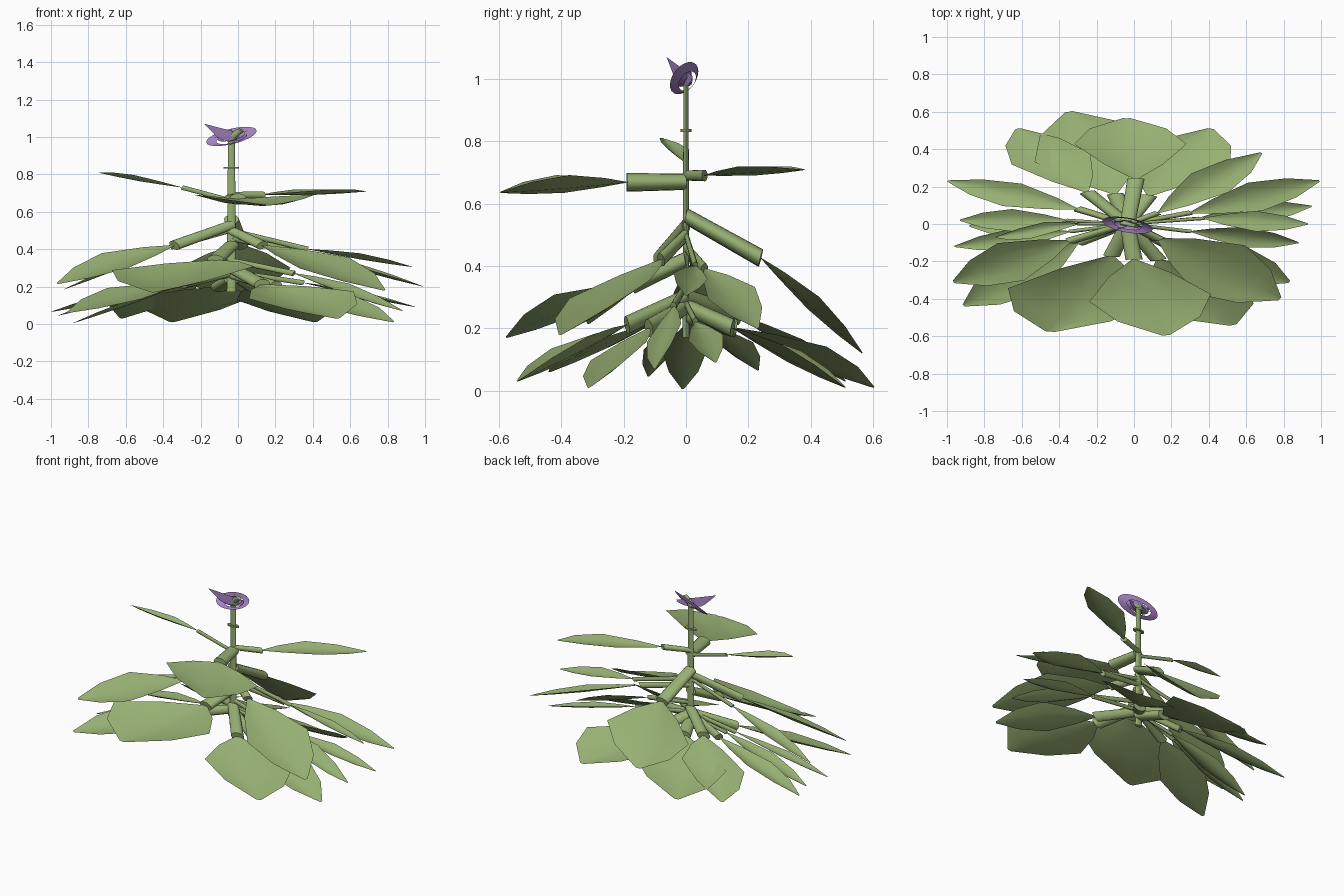
import bpy, bmesh, math
from mathutils import Vector, Matrix

if "Cube" in bpy.data.objects:
    bpy.data.objects.remove(bpy.data.objects["Cube"])


def material(name, rgb):
    m = bpy.data.materials.new(name)
    m.diffuse_color = (*rgb, 1)
    m.use_nodes = True
    m.node_tree.nodes["Principled BSDF"].inputs["Base Color"].default_value = m.diffuse_color
    return m


GREEN = material("leaf green", (0.31, 0.43, 0.17))
PURPLE = material("petal purple", (0.39, 0.23, 0.56))
STRETCH = Vector((2.3, 1.0, 1.5))   # the plant is wide in x and thin in y
STEM_X = -0.035


def finish(name, bm, mat, angle=40):
    bmesh.ops.recalc_face_normals(bm, faces=bm.faces)
    me = bpy.data.meshes.new(name)
    bm.to_mesh(me)
    bm.free()
    ob = bpy.data.objects.new(name, me)
    bpy.context.collection.objects.link(ob)
    me.materials.append(mat)
    bpy.ops.object.select_all(action='DESELECT')
    ob.select_set(True)
    bpy.context.view_layer.objects.active = ob
    bpy.ops.object.shade_smooth_by_angle(angle=math.radians(angle))
    return ob


def tube(name, a, b, r1, r2, mat, sides=16):
    """Round tube between two points, stretched to an oval section."""
    inv = Vector([1 / s for s in STRETCH])
    a, b = Vector(a) * inv, Vector(b) * inv
    bm = bmesh.new()
    bmesh.ops.create_cone(bm, cap_ends=True, segments=sides, radius1=r1,
                          radius2=r2, depth=(b - a).length)
    rot = (b - a).to_track_quat('Z', 'Y').to_matrix().to_4x4()
    bm.transform(Matrix.Translation((a + b) / 2) @ rot)
    bm.transform(Matrix.Diagonal((*STRETCH, 1)))
    return finish(name, bm, mat)


# outline of a blade: (position along length, half width)
BLADE = [(0, 0.04), (0.2, 0.52), (0.5, 1.0), (0.78, 0.68), (1.0, 0.06)]


def leaf(name, root_z, base, tip, side):
    """A stalk from the stem and a thin spoon-shaped blade at its end."""
    base, tip, side = Vector(base), Vector(tip), Vector(side)
    r = 0.008 + 0.012 * min(1, (base.y / 0.1) ** 2)   # sideways stalks are thinner
    tube(name + "_stalk", (STEM_X, 0, root_z), base, 0.87 * r, r, GREEN)
    cup = 0.015 + 0.13 * side.length
    axis = (tip - base).normalized()
    up = Vector((0, 0, 1)) - axis * axis.z            # upward normal of the blade
    up.normalize()
    bm = bmesh.new()
    rows = []
    for t, w in BLADE:
        mid = base.lerp(tip, t) - up * (0.3 * cup * w)
        rows.append([bm.verts.new(mid + side * w * k + up * (cup * w * k * k))
                     for k in (-1, -0.5, 0, 0.5, 1)])
    for p, q in zip(rows, rows[1:]):
        for i in range(4):
            bm.faces.new((p[i], p[i + 1], q[i + 1], q[i]))
    ob = finish(name + "_blade", bm, GREEN, 60)
    if sum(p.normal.z for p in ob.data.polygons) < 0:
        ob.data.flip_normals()


# leaves by tier: stalk root height, blade base, blade tip, half width vector
UPPER = [
    (0.67, (0.0, -0.19, 0.668), (0.17, -0.595, 0.635), (0.325, 0.02, 0)),
    (0.69, (0.13, 0.06, 0.69), (0.68, 0.38, 0.708), (-0.10, 0.05, 0)),
    (0.66, (-0.30, 0.0, 0.73), (-0.74, -0.07, 0.808), (0.04, 0.045, -0.012)),
]
MIDDLE = [
    (0.56, (0.01, 0.24, 0.425), (-0.04, 0.565, 0.12), (0.30, 0.0, 0)),
    (0.42, (-0.12, -0.17, 0.34), (-0.45, -0.575, 0.17), (0.38, -0.04, 0.01)),
    (0.50, (0.13, -0.08, 0.42), (0.78, -0.40, 0.18), (0.13, 0.13, 0.03)),
    (0.53, (-0.34, -0.09, 0.42), (-0.965, -0.31, 0.215), (-0.07, 0.10, 0.04)),
    (0.46, (0.30, 0.06, 0.39), (0.99, 0.23, 0.20), (-0.04, 0.075, 0.02)),
    (0.50, (0.37, 0.03, 0.40), (0.93, 0.0, 0.305), (0, 0.055, -0.01)),
    (0.50, (-0.36, 0.02, 0.41), (-0.93, 0.02, 0.185), (0, 0.06, 0.0)),
]
LOWER = [
    (0.24, (-0.10, 0.16, 0.20), (-0.35, 0.60, 0.01), (0.30, 0.06, 0)),
    (0.30, (-0.25, 0.17, 0.24), (-0.62, 0.51, 0.03), (0.21, 0.03, 0)),
    (0.27, (0.08, 0.15, 0.20), (0.41, 0.51, 0.01), (-0.26, 0.03, -0.01)),
    (0.28, (0.35, 0.03, 0.22), (0.95, 0.095, 0.09), (-0.02, 0.055, 0.01)),
    (0.34, (0.30, -0.04, 0.27), (0.88, -0.10, 0.07), (0, 0.055, 0.03)),
    (0.27, (0.20, -0.12, 0.20), (0.83, -0.31, 0.01), (0.09, 0.09, 0.03)),
    (0.30, (0.13, -0.19, 0.21), (0.53, -0.54, 0.03), (0.28, 0.06, 0.02)),
    (0.28, (-0.30, -0.10, 0.22), (-0.91, -0.435, 0.06), (-0.09, 0.10, 0.03)),
    (0.28, (-0.34, -0.04, 0.21), (-0.96, -0.12, 0.045), (0, 0.055, 0.01)),
    (0.26, (-0.30, 0.0, 0.21), (-0.88, -0.01, 0.005), (0, 0.07, 0.0)),
    (0.28, (-0.30, 0.08, 0.21), (-0.995, 0.23, 0.065), (0.05, 0.06, 0)),
]
for tier, items in (("upper", UPPER), ("middle", MIDDLE), ("lower", LOWER)):
    for i, item in enumerate(items):
        leaf(f"{tier}_leaf_{i + 1}", *item)

# stem with a thin collar
tube("stem", (STEM_X, 0, 0.17), (STEM_X, 0, 0.99), 0.011, 0.008, GREEN)
tube("stem_collar", (STEM_X, 0, 0.83), (STEM_X, 0, 0.84), 0.018, 0.018, GREEN)

# tilted ring of the flower: an outer band and a raised inner band
C = Vector((STEM_X, 0, 0.997))
U, V = Vector((0.135, -0.022, 0.03)), Vector((0, 0.04, 0.042))
N = Vector((0, -0.015, 0.014))


def band(name, profile):
    bm = bmesh.new()
    loops = []
    for r, lift in profile:
        loops.append([bm.verts.new(C + N * lift + r * (U * math.cos(a) + V * math.sin(a)))
                      for a in (math.tau * i / 24 for i in range(24))])
    for p, q in zip(loops, loops[1:]):
        for i in range(24):
            j = (i + 1) % 24
            bm.faces.new((p[i], p[j], q[j], q[i]))
    finish(name, bm, PURPLE)


band("flower_ring", ((0.6, -0.3), (0.8, 0.0), (1.0, 0.4)))
band("flower_inner_ring", ((0.3, -0.5), (0.55, 0.5)))

# pointed rolled petal, open at the top
bm = bmesh.new()
tip = bm.verts.new((-0.18, -0.062, 1.07))
rim = []
for i in range(9):
    a = math.pi * (0.85 + 1.1 * i / 8)
    rim.append(bm.verts.new((-0.03 + 0.09 * math.cos(a), -0.008 + 0.03 * math.cos(a),
                             1.015 + 0.04 * math.sin(a))))
for p, q in zip(rim, rim[1:]):
    bm.faces.new((tip, p, q))
finish("flower_petal", bm, PURPLE, 60)

# narrow green sepals around the flower centre
bm = bmesh.new()
for i in range(5):
    a = math.tau * i / 5 + 0.3
    d = U * math.cos(a) + V * math.sin(a)
    s = -U * math.sin(a) + V * math.cos(a)
    bm.faces.new([bm.verts.new(p) for p in (C - N + s * 0.1, C + N + d * 0.75, C - N - s * 0.1)])
finish("sepals", bm, GREEN)
tube("flower_heart", C - Vector((0.02, -0.005, 0.01)), C + Vector((0.05, -0.012, 0.04)),
     0.012, 0.008, GREEN)
